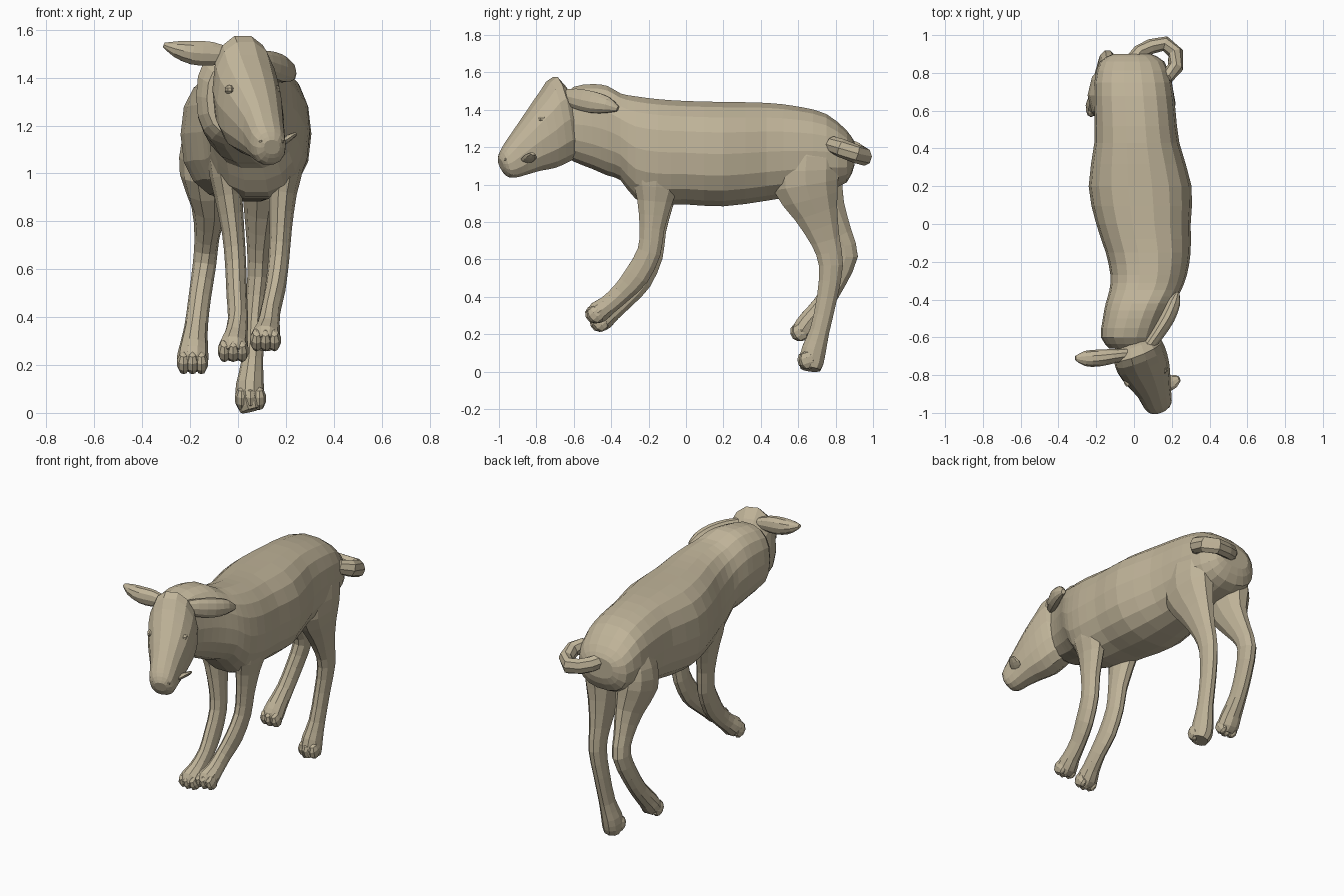
import bpy, bmesh, math
from mathutils import Vector as V, Matrix

# Single tan-grey coat colour
coat = bpy.data.materials.new("coat")
coat.diffuse_color = (0.52, 0.45, 0.315, 1)


def finish(name, bm):
    bmesh.ops.recalc_face_normals(bm, faces=bm.faces)
    me = bpy.data.meshes.new(name)
    bm.to_mesh(me)
    bm.free()
    me.materials.append(coat)
    ob = bpy.data.objects.new(name, me)
    bpy.context.collection.objects.link(ob)
    return ob


def loft(name, rings, n=14, sub=2, power=2.0):
    """Skin rings of (centre, side vector, up vector), splined along the length."""
    pts = []
    last = len(rings) - 1
    for i in range(last):
        a, b, c, d = (rings[max(0, min(last, k))] for k in (i - 1, i, i + 1, i + 2))
        for s in range(sub):
            t = s / sub
            pts.append([0.5 * (2 * q + (r - p) * t + (2 * p - 5 * q + 4 * r - w) * t * t
                               + (3 * q - p - 3 * r + w) * t ** 3)
                        for p, q, r, w in zip(a, b, c, d)])
    pts.append(rings[-1])
    bm = bmesh.new()
    loops = []
    for c, u, v in pts:
        loop = []
        for k in range(n):
            a = 2 * math.pi * k / n
            x, y = math.cos(a), math.sin(a)
            x = math.copysign(abs(x) ** (2 / power), x)
            y = math.copysign(abs(y) ** (2 / power), y)
            loop.append(bm.verts.new(c + u * x + v * y))
        loops.append(loop)
    for p, q in zip(loops, loops[1:]):
        for k in range(n):
            j = (k + 1) % n
            bm.faces.new((p[k], p[j], q[j], q[k]))
    bm.faces.new(loops[0])
    bm.faces.new(loops[-1])
    return finish(name, bm)


def limb(name, rows, ref=(1, 0, 0), **kw):
    """Tube through rows of (x, y, z, side radius, depth radius)."""
    c = [V(r[:3]) for r in rows]
    rings = []
    for i, r in enumerate(rows):
        t = (c[min(i + 1, len(c) - 1)] - c[max(i - 1, 0)]).normalized()
        u = V(ref)
        u = (u - t * u.dot(t)).normalized()
        rings.append((c[i], u * r[3], t.cross(u) * r[4]))
    return loft(name, rings, **kw)


def blob(name, loc, size, turn=0.0, tilt=0.0):
    bm = bmesh.new()
    m = (Matrix.Translation(loc) @ Matrix.Rotation(turn, 4, 'Z')
         @ Matrix.Rotation(tilt, 4, 'X') @ Matrix.Diagonal((*size, 1)))
    bmesh.ops.create_uvsphere(bm, u_segments=8, v_segments=5, radius=1, matrix=m)
    return finish(name, bm)


def toes(name, x, y, z, tilt):
    return [blob(f"{name}_toe_{i + 1}", (x + dx, y - (0.008 if i == 1 else 0), z),
                 (0.029, 0.045, 0.05), tilt=tilt) for i, dx in enumerate((-0.037, 0, 0.037))]


def fuse(base, parts):
    """Weld overlapping parts into one skin."""
    for p in parts:
        m = base.modifiers.new("weld", 'BOOLEAN')
        m.operation, m.solver, m.object = 'UNION', 'EXACT', p
    bpy.context.view_layer.update()
    dg = bpy.context.evaluated_depsgraph_get()
    me = bpy.data.meshes.new_from_object(base.evaluated_get(dg))
    base.modifiers.clear()
    base.data = me
    for p in parts:
        bpy.data.objects.remove(p)


# Torso and neck: y, bottom z, top z, left x, right x
torso = [
    (0.90, 1.10, 1.23, -0.11, 0.09), (0.86, 1.01, 1.29, -0.18, 0.16),
    (0.75, 0.97, 1.38, -0.21, 0.20), (0.60, 0.94, 1.42, -0.21, 0.22),
    (0.43, 0.91, 1.44, -0.21, 0.24), (0.20, 0.88, 1.445, -0.24, 0.305),
    (0.00, 0.89, 1.45, -0.20, 0.30), (-0.15, 0.89, 1.46, -0.15, 0.30),
    (-0.27, 0.92, 1.475, -0.125, 0.28), (-0.35, 1.02, 1.49, -0.13, 0.25),
    (-0.42, 1.045, 1.53, -0.15, 0.21), (-0.50, 1.08, 1.54, -0.165, 0.17),
    (-0.60, 1.12, 1.525, -0.175, 0.13), (-0.66, 1.16, 1.47, -0.13, 0.12)]
body = loft("body", [(V(((l + r) / 2, y, (b + t) / 2)), V(((r - l) / 2, 0, 0)),
                      V((0, 0, (t - b) / 2))) for y, b, t, l, r in torso],
            n=18, power=2.4)

# Head turned to one side: top y/z, bottom y/z, centre x, half width
side = V((0.94, 0.35, 0))
head = [
    (-0.61, 1.46, -0.59, 1.15, 0.00, 0.10), (-0.70, 1.58, -0.63, 1.12, 0.02, 0.135),
    (-0.77, 1.50, -0.71, 1.085, 0.045, 0.14), (-0.84, 1.40, -0.79, 1.07, 0.078, 0.12),
    (-0.91, 1.30, -0.86, 1.05, 0.107, 0.092), (-0.965, 1.22, -0.92, 1.035, 0.125, 0.079),
    (-0.99, 1.175, -0.955, 1.045, 0.137, 0.064), (-1.0, 1.14, -0.98, 1.08, 0.142, 0.035)]
parts = [loft("head", [(V((x, (ty + by) / 2, (tz + bz) / 2)), side * w,
                        V((0, (ty - by) / 2, (tz - bz) / 2)))
                       for ty, tz, by, bz, x, w in head], n=14, power=2.3)]

# Eyes, nostrils, tongue
turn = math.radians(20)
mid = V((0.06, -0.80, 1.35))
nose = V((0.137, -0.975, 1.135))
for s, tag in ((-1, "left"), (1, "right")):
    blob(f"{tag}_eye", mid + side * s * 0.102, (0.02, 0.03, 0.02), turn)
    blob(f"{tag}_nostril", nose + side * s * 0.046, (0.012, 0.016, 0.012), turn)
limb("tongue", [(0.16, -0.86, 1.12, 0.03, 0.012), (0.185, -0.85, 1.13, 0.035, 0.014),
                (0.215, -0.83, 1.15, 0.035, 0.014), (0.24, -0.82, 1.165, 0.015, 0.008)],
     ref=(0, 1, 0), n=8)

# Ears
parts.append(limb("left_ear", [
    (-0.03, -0.69, 1.495, 0.03, 0.03), (-0.11, -0.70, 1.50, 0.038, 0.052),
    (-0.19, -0.71, 1.505, 0.045, 0.052), (-0.26, -0.712, 1.52, 0.04, 0.035),
    (-0.31, -0.71, 1.537, 0.012, 0.01)], ref=(0, 1, 0), n=10))
parts.append(limb("right_ear", [
    (0.06, -0.67, 1.48, 0.03, 0.03), (0.12, -0.59, 1.46, 0.035, 0.055),
    (0.175, -0.50, 1.44, 0.04, 0.06), (0.21, -0.42, 1.425, 0.035, 0.045),
    (0.23, -0.365, 1.405, 0.012, 0.015)], n=10))

# Front legs share one bent profile: y, z, side radius, depth radius
fore = [(-0.15, 1.25, 0.05, 0.10), (-0.155, 1.07, 0.07, 0.14), (-0.165, 0.91, 0.058, 0.10),
        (-0.18, 0.76, 0.047, 0.07), (-0.195, 0.63, 0.044, 0.066), (-0.26, 0.50, 0.043, 0.07),
        (-0.34, 0.405, 0.042, 0.058), (-0.415, 0.335, 0.05, 0.055),
        (-0.465, 0.295, 0.062, 0.062), (-0.495, 0.265, 0.05, 0.045)]
for tag, xs, dy, dz in (
        ("left", (-0.06, -0.06, -0.04, -0.02, -0.01, -0.005, 0, -0.01, -0.02, -0.02), 0.02, -0.02),
        ("right", (0.21, 0.21, 0.187, 0.178, 0.17, 0.155, 0.135, 0.125, 0.115, 0.115),
         -0.005, 0.025)):
    rows = [(x, y + dy * i / 9, z + dz * i / 9, a, b)
            for i, (x, (y, z, a, b)) in enumerate(zip(xs, fore))]
    parts.append(limb(f"front_{tag}_leg", rows, n=10))
    parts += toes(f"front_{tag}", xs[-1], -0.48 + dy, 0.28 + dz, 0.7)

# Hind legs: x, y, z, side radius, depth radius
parts.append(limb("hind_right_leg", [
    (0.11, 0.66, 1.30, 0.06, 0.11), (0.115, 0.645, 1.15, 0.10, 0.18),
    (0.115, 0.64, 1.00, 0.10, 0.185), (0.10, 0.695, 0.85, 0.076, 0.125),
    (0.09, 0.745, 0.70, 0.053, 0.082),
    (0.085, 0.775, 0.57, 0.046, 0.068), (0.07, 0.755, 0.40, 0.043, 0.057),
    (0.06, 0.715, 0.22, 0.045, 0.055), (0.05, 0.685, 0.12, 0.058, 0.068),
    (0.05, 0.67, 0.05, 0.06, 0.068), (0.06, 0.665, 0.012, 0.05, 0.055)], n=10))
parts += toes("hind_right", 0.052, 0.648, 0.06, 0.3)
parts.append(limb("hind_left_leg", [
    (-0.11, 0.68, 1.28, 0.06, 0.11), (-0.13, 0.68, 1.13, 0.105, 0.14),
    (-0.135, 0.69, 1.00, 0.108, 0.155), (-0.12, 0.75, 0.86, 0.074, 0.11),
    (-0.13, 0.82, 0.73, 0.052, 0.073),
    (-0.14, 0.855, 0.62, 0.049, 0.067), (-0.16, 0.80, 0.48, 0.047, 0.058),
    (-0.175, 0.73, 0.36, 0.049, 0.054), (-0.185, 0.66, 0.275, 0.06, 0.058),
    (-0.19, 0.625, 0.225, 0.066, 0.058), (-0.19, 0.605, 0.19, 0.055, 0.04)], n=10))
parts += toes("hind_left", -0.19, 0.61, 0.21, 0.5)

# Curled tail
parts.append(limb("tail", [
    (-0.01, 0.86, 1.20, 0.045, 0.04), (0.03, 0.91, 1.18, 0.048, 0.04),
    (0.09, 0.94, 1.16, 0.048, 0.04), (0.165, 0.955, 1.15, 0.05, 0.04),
    (0.22, 0.905, 1.165, 0.05, 0.042), (0.22, 0.83, 1.195, 0.05, 0.042),
    (0.175, 0.78, 1.215, 0.045, 0.038), (0.145, 0.775, 1.225, 0.02, 0.015)],
    ref=(0, 0, 1), n=8, sub=1))

fuse(body, parts)
